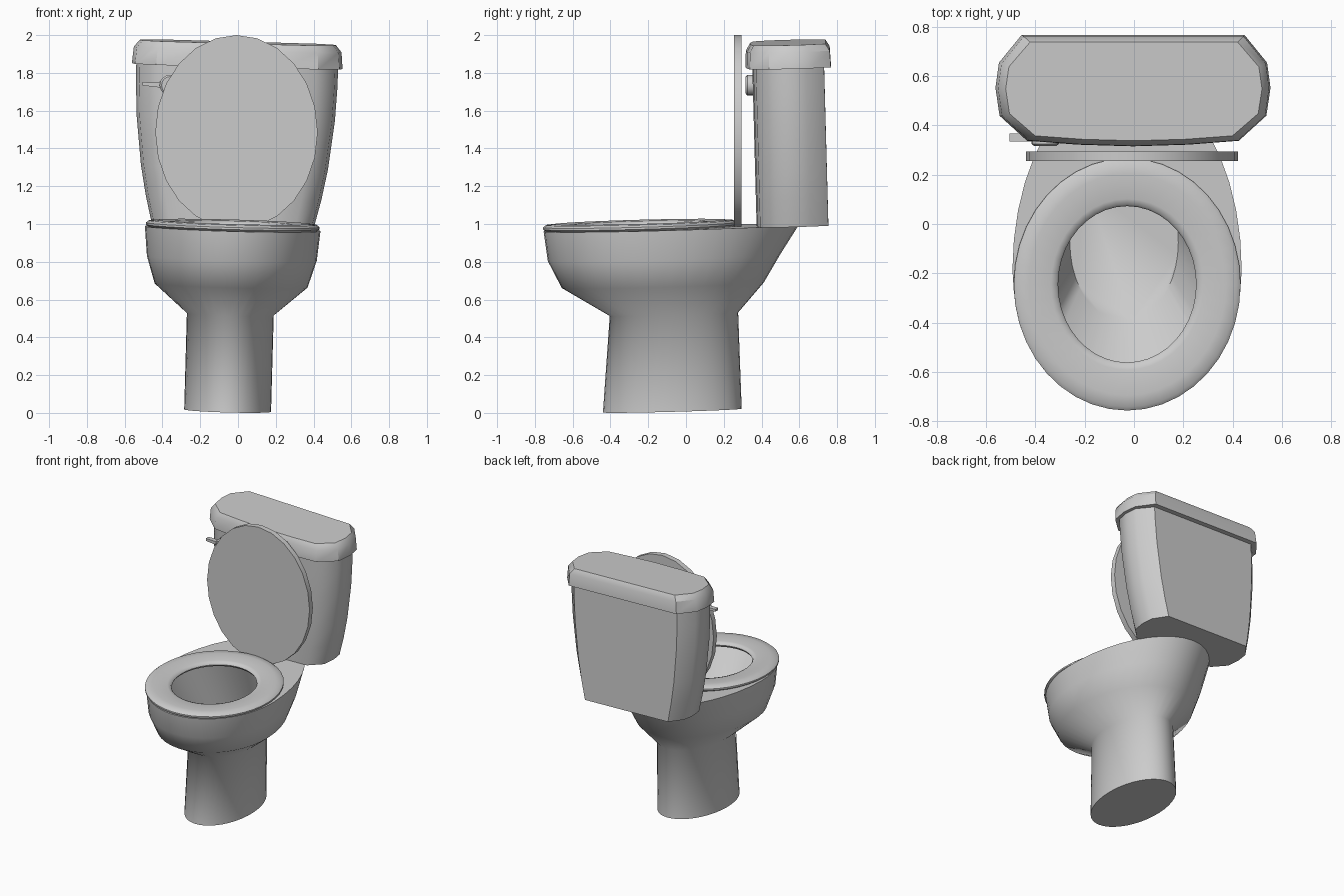
import bpy, bmesh, math
from mathutils import Matrix, Vector

if "Cube" in bpy.data.objects:
    bpy.data.objects.remove(bpy.data.objects["Cube"])

# The fixture leans very slightly, so its parts share one tilt
TILT = (Matrix.Translation((-0.055, 0, 0.014))
        @ Matrix.Rotation(math.radians(1.6), 4, 'Y')
        @ Matrix.Rotation(math.radians(1.55), 4, 'X'))


def loft(name, rings, angle=35, closed=False, matrix=TILT):
    """Skin a list of equal-length point rings; cap the ends or close the loop."""
    bm = bmesh.new()
    vs = [[bm.verts.new(p) for p in r] for r in rings]
    n = len(rings[0])
    pairs = list(zip(vs, vs[1:]))
    if closed:
        pairs.append((vs[-1], vs[0]))
    else:
        bm.faces.new(vs[0])
        bm.faces.new(vs[-1])
    for a, b in pairs:
        for i in range(n):
            j = (i + 1) % n
            bm.faces.new((a[i], a[j], b[j], b[i]))
    bmesh.ops.recalc_face_normals(bm, faces=bm.faces)
    bm.transform(matrix)
    me = bpy.data.meshes.new(name)
    bm.to_mesh(me)
    bm.free()
    ob = bpy.data.objects.new(name, me)
    bpy.context.collection.objects.link(ob)
    bpy.ops.object.select_all(action='DESELECT')
    bpy.context.view_layer.objects.active = ob
    ob.select_set(True)
    bpy.ops.object.shade_smooth_by_angle(angle=math.radians(angle))
    return ob


def egg(hw, front, mid, back, z, n=40):
    """Oval widest at y = mid, with separate front and back lengths."""
    pts = []
    for i in range(n):
        t = math.tau * i / n
        s = math.sin(t)
        pts.append((hw * math.cos(t), mid + s * ((back - mid) if s > 0 else (mid - front)), z))
    return pts


# Pedestal and bowl: outside going up, then the inside down to the floor
loft("bowl", [
    egg(0.23, -0.44, -0.07, 0.295, 0.0),
    egg(0.23, -0.39, -0.06, 0.29, 0.51),
    egg(0.405, -0.64, -0.15, 0.43, 0.665),
    egg(0.45, -0.71, -0.16, 0.52, 0.81),
    egg(0.465, -0.728, -0.16, 0.625, 0.967),
    egg(0.36, -0.62, -0.22, 0.13, 0.967),
    egg(0.22, -0.38, -0.06, 0.27, 0.53),
], angle=65)


# Seat ring: (half width, half length, z)
SEAT = [(0.445, 0.497, 0.965), (0.46, 0.512, 0.977), (0.46, 0.512, 0.988), (0.445, 0.497, 1.0),
        (0.40, 0.45, 1.004), (0.31, 0.347, 1.0), (0.287, 0.324, 0.993), (0.28, 0.317, 0.98),
        (0.29, 0.327, 0.965)]
loft("seat", [egg(a, -0.218 - b, -0.218, -0.218 + b, z) for a, b, z in SEAT], angle=50, closed=True)

# Raised seat lid, upright
lid_ring = lambda y: [(-0.008 + 0.43 * math.sin(math.tau * i / 24), y,
                       1.486 + 0.514 * math.cos(math.tau * i / 24)) for i in range(24)]
loft("seat_lid", [lid_ring(0.255), lid_ring(0.295)], matrix=Matrix.Identity(4))

# Tank: half outline, mirrored, shared by the body and its cover
HALF = [(0.4, -0.97), (0.77, -0.9), (0.97, -0.45), (1.0, 0.05), (0.975, 0.5), (0.81, 1.0)]
OUTLINE = [(0, -1)] + HALF + [(-x, y) for x, y in reversed(HALF)]


def tank_ring(hw, hd, z):
    return [(x * hw, 0.59 + y * hd, z) for x, y in OUTLINE]


loft("tank", [tank_ring(hw, 0.19, z) for hw, z in
              [(0.43, 0.966), (0.465, 1.11), (0.495, 1.27), (0.525, 1.53), (0.533, 1.7), (0.535, 1.83)]],
     angle=45)
loft("tank_cover", [tank_ring(0.558, 0.226, 1.807), tank_ring(0.55, 0.222, 1.895),
                    tank_ring(0.52, 0.20, 1.932)], angle=35)


# Flush handle: round hub with a thin tapered lever
def hub_ring(r, y):
    return [(-0.36 + r * math.cos(math.tau * i / 16), y,
             1.735 + r * math.sin(math.tau * i / 16)) for i in range(16)]


ID = Matrix.Identity(4)
loft("handle_hub", [hub_ring(0.055, 0.38), hub_ring(0.055, 0.325), hub_ring(0.045, 0.316)], matrix=ID)


def lever_ring(x, z, h):
    return [(x, y, z + s * h) for y, s in [(0.335, -1), (0.368, -1), (0.368, 1), (0.335, 1)]]


loft("handle_lever", [lever_ring(-0.505, 1.742, 0.009), lever_ring(-0.43, 1.737, 0.012),
                      lever_ring(-0.37, 1.735, 0.03)], matrix=ID)
